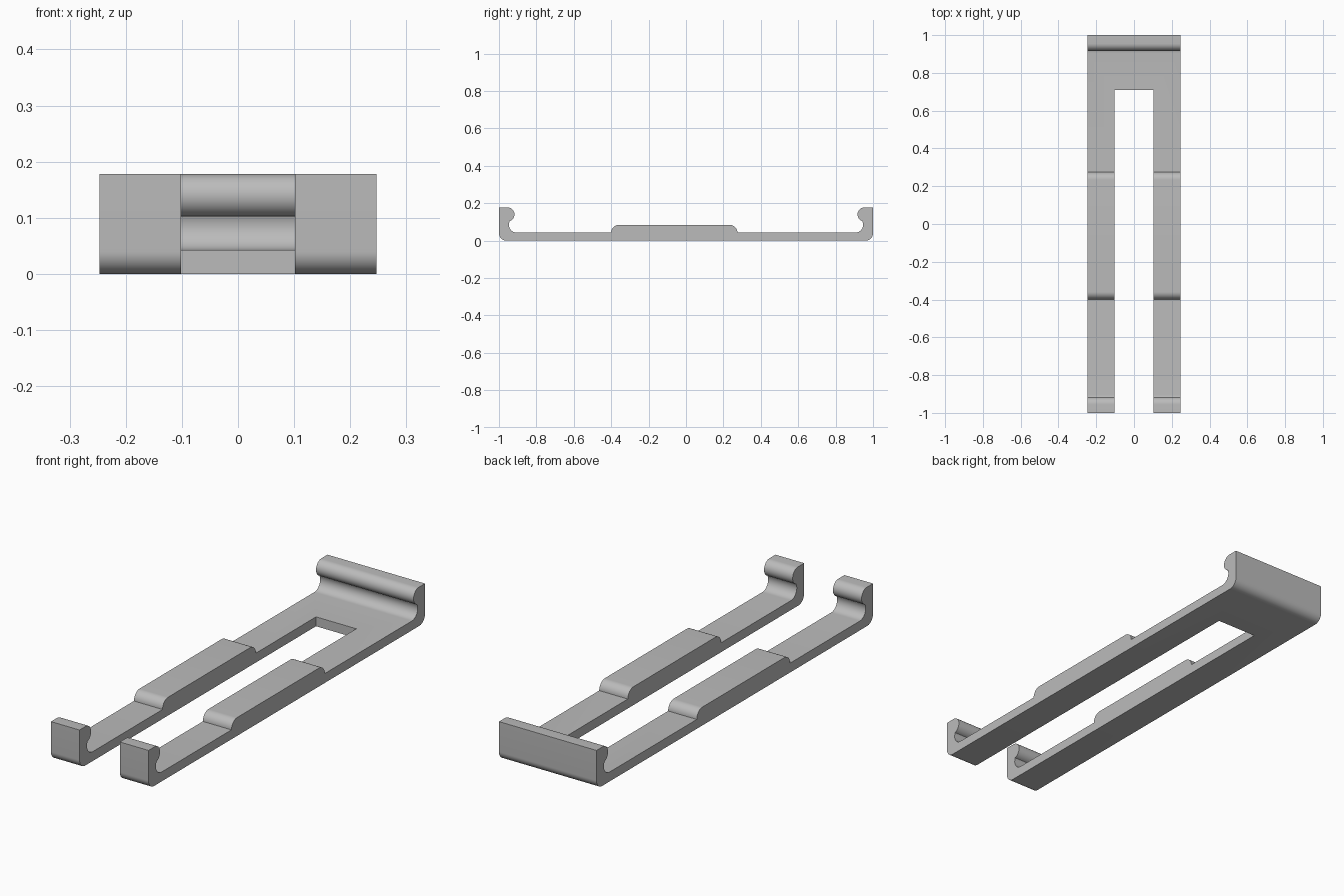
import bpy, bmesh
from math import sin, cos, radians

cube = bpy.data.objects.get("Cube")
if cube:
    bpy.data.objects.remove(cube, do_unlink=True)

HALF_WIDTH, SLOT_HALF, SLOT_END = 0.247, 0.102, 0.71
FLOOR, PAD, TOP = 0.043, 0.084, 0.178

grey = bpy.data.materials.new("plain grey")
grey.use_nodes = True
colour = (0.5, 0.5, 0.5, 1)
grey.diffuse_color = colour
grey.node_tree.nodes["Principled BSDF"].inputs["Base Color"].default_value = colour


def arc(cy, cz, r, start, end, steps=12):
    """Points of a circular arc in the side profile."""
    angles = [radians(start + (end - start) * i / steps) for i in range(steps + 1)]
    return [(cy + r * cos(a), cz + r * sin(a)) for a in angles]


def prism(name, profile, x0, x1):
    """Side profile (y, z) extruded across x."""
    bm = bmesh.new()
    face = bm.faces.new([bm.verts.new((x0, y, z)) for y, z in profile])
    moved = bmesh.ops.extrude_face_region(bm, geom=[face])["geom"]
    verts = [v for v in moved if isinstance(v, bmesh.types.BMVert)]
    bmesh.ops.translate(bm, verts=verts, vec=(x1 - x0, 0, 0))
    bmesh.ops.recalc_face_normals(bm, faces=bm.faces)
    mesh = bpy.data.meshes.new(name)
    bm.to_mesh(mesh)
    bm.free()
    obj = bpy.data.objects.new(name, mesh)
    bpy.context.collection.objects.link(obj)
    mesh.materials.append(grey)
    return obj


# Hooked end: rounded heel, upright, bead and groove
hook = (arc(-0.96, 0.04, 0.04, 270, 180)
        + [(-1, TOP)]
        + arc(-0.955, 0.14, 0.038, 90, -75, 18)
        + arc(-0.905, 0.085, 0.042, 155, 270))
far_hook = [(-y, z) for y, z in reversed(hook)]

# Raised pad with rounded ends
r = PAD - FLOOR
pad = arc(-0.40 + r, FLOOR, r, 180, 90) + arc(0.275 - r, FLOOR, r, 90, 0)

clip = prism("forked_clip", hook + pad + far_hook, -HALF_WIDTH, HALF_WIDTH)

# Open slot that splits the strip into two legs
slot = prism("slot_cutter", [(-1.2, -0.2), (SLOT_END, -0.2), (SLOT_END, 0.4), (-1.2, 0.4)],
             -SLOT_HALF, SLOT_HALF)
slot.hide_render = True
cut = clip.modifiers.new("slot", "BOOLEAN")
cut.operation = "DIFFERENCE"
cut.solver = "EXACT"
cut.object = slot

bpy.ops.object.select_all(action="DESELECT")
clip.select_set(True)
bpy.context.view_layer.objects.active = clip
bpy.ops.object.modifier_apply(modifier=cut.name)
bpy.data.objects.remove(slot, do_unlink=True)
bpy.ops.object.shade_smooth_by_angle(angle=radians(30))
